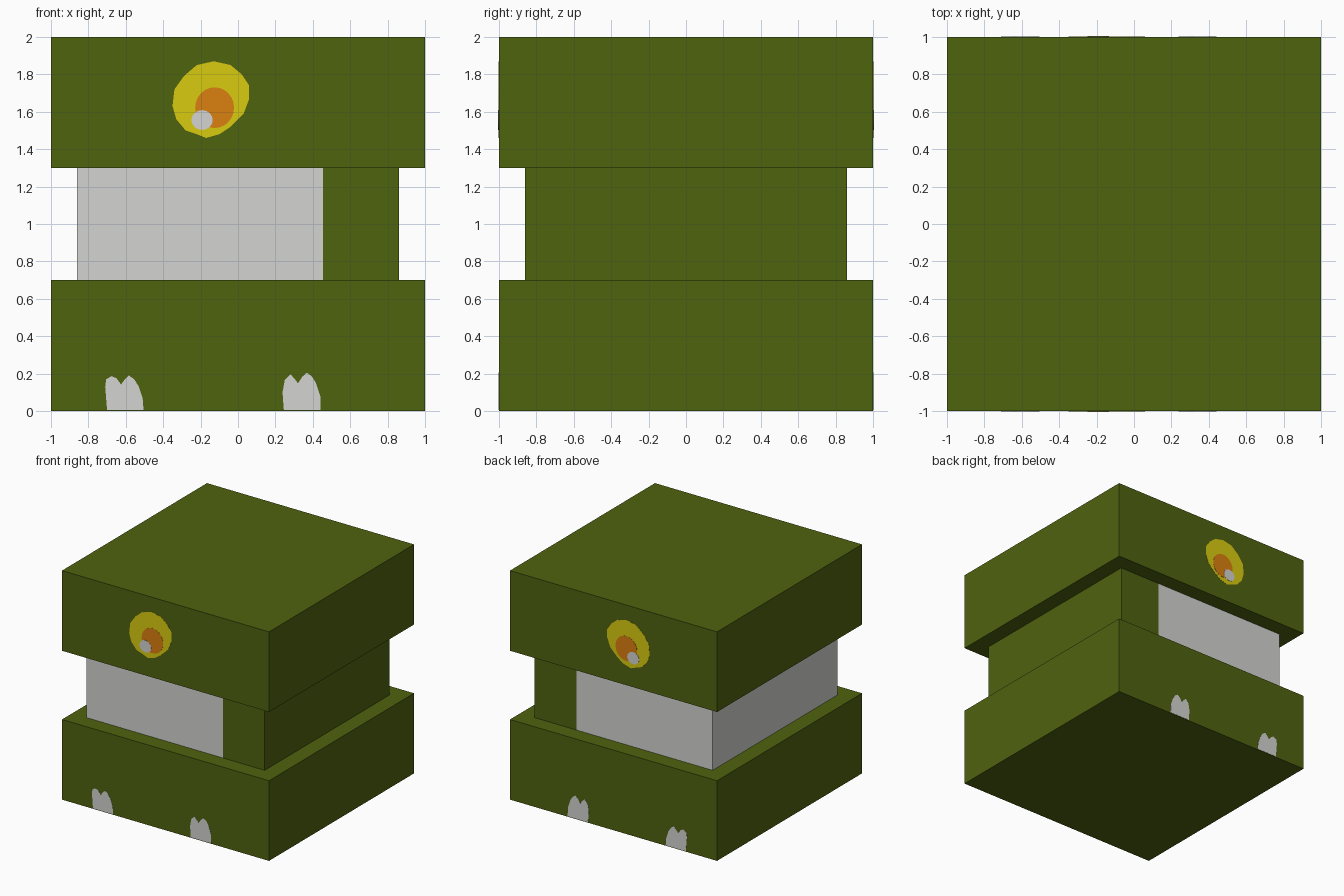
import bpy, bmesh, math

if "Cube" in bpy.data.objects:
    bpy.data.objects.remove(bpy.data.objects["Cube"])


def material(name, rgb):
    """Flat colour given as 0-255 sRGB, stored as linear."""
    def lin(c):
        c /= 255
        return c / 12.92 if c <= 0.04045 else ((c + 0.055) / 1.055) ** 2.4
    m = bpy.data.materials.new(name)
    m.diffuse_color = (*[lin(c) for c in rgb], 1)
    m.use_nodes = True
    m.node_tree.nodes["Principled BSDF"].inputs["Base Color"].default_value = m.diffuse_color
    return m


GREEN = material("olive green", (79, 99, 15))
PALE = material("pale grey", (212, 212, 210))
YELLOW = material("yellow", (218, 203, 17))
ORANGE = material("orange", (219, 128, 15))


def finish(name, bm, mats):
    bmesh.ops.recalc_face_normals(bm, faces=bm.faces)
    me = bpy.data.meshes.new(name)
    bm.to_mesh(me)
    bm.free()
    for m in mats:
        me.materials.append(m)
    ob = bpy.data.objects.new(name, me)
    bpy.context.collection.objects.link(ob)
    return ob


def box(half, z0, z1):
    bm = bmesh.new()
    bmesh.ops.create_cube(bm, size=1)
    for v in bm.verts:
        v.co = (v.co.x * 2 * half, v.co.y * 2 * half, z0 if v.co.z < 0 else z1)
    return bm


def plate(name, outline, height, mat):
    """Thin painted plate on the front, mirrored onto the back."""
    bm = bmesh.new()
    for side in (-1, 1):
        face = bm.faces.new([bm.verts.new((x, side, z)) for x, z in outline])
        ext = bmesh.ops.extrude_face_region(bm, geom=[face])
        for v in ext["geom"]:
            if isinstance(v, bmesh.types.BMVert):
                v.co.y += side * height
    finish(name, bm, [mat])


def disc(cx, cz, rx, rz, n=24):
    return [(cx + rx * math.cos(2 * math.pi * i / n),
             cz + rz * math.sin(2 * math.pi * i / n)) for i in range(n)]


# Lower and upper slabs
finish("lower_body", box(1, 0, 0.7), [GREEN])
finish("head", box(1, 1.3, 2), [GREEN])

# Recessed waist: pale left of a cut line, green to the right
CUT = 0.455
waist = box(0.86, 0.7, 1.3)
bmesh.ops.bisect_plane(waist, geom=waist.verts[:] + waist.edges[:] + waist.faces[:],
                       plane_co=(CUT, 0, 0), plane_no=(1, 0, 0))
for f in waist.faces:
    f.material_index = 1 if f.calc_center_median().x < CUT else 0
finish("waist", waist, [GREEN, PALE])

# Eye: uneven yellow patch, orange iris, pale glint
plate("eye_patch", [(-.13, 1.87), (-.04, 1.85), (.02, 1.80), (.06, 1.74), (.06, 1.67),
                    (.03, 1.59), (-.04, 1.52), (-.10, 1.48), (-.17, 1.46), (-.22, 1.48),
                    (-.28, 1.50), (-.33, 1.56), (-.35, 1.63), (-.34, 1.72),
                    (-.29, 1.79), (-.22, 1.85)], 0.0015, YELLOW)
plate("eye_iris", disc(-.125, 1.622, .104, .109), 0.003, ORANGE)
plate("eye_glint", disc(-.192, 1.556, .057, .053, 16), 0.0045, PALE)

# Two-pointed pale marks along the bottom edge
plate("left_mark", [(-.70, .005), (-.71, .13), (-.705, .17), (-.675, .187), (-.65, .175),
                    (-.625, .142), (-.605, .17), (-.583, .19), (-.555, .17),
                    (-.53, .13), (-.51, .07), (-.505, .005)], 0.0015, PALE)
plate("right_mark", [(.245, .005), (.238, .1), (.25, .165), (.28, .197), (.305, .17),
                     (.32, .148), (.345, .185), (.368, .205), (.395, .185),
                     (.417, .15), (.44, .08), (.442, .005)], 0.0015, PALE)
